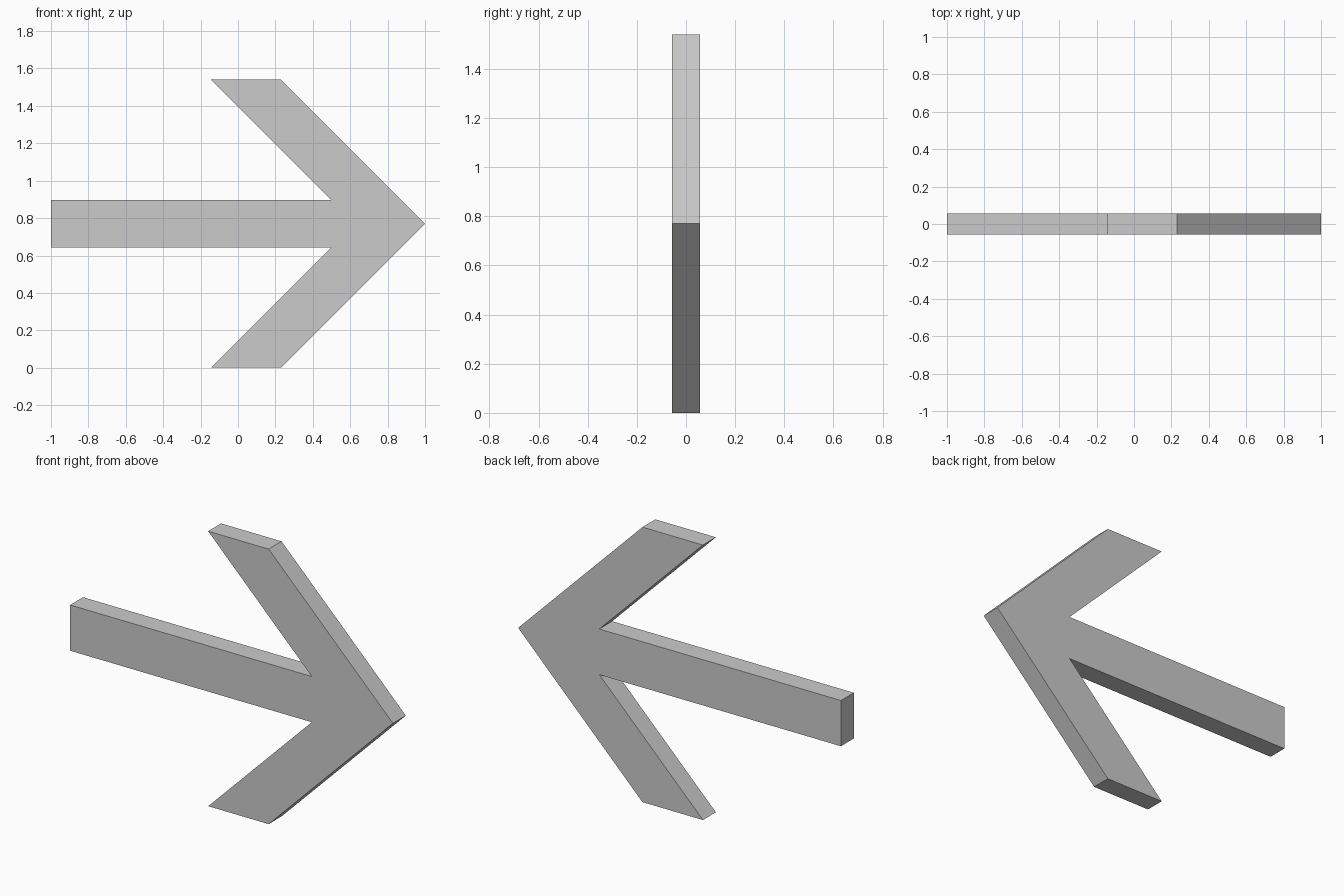
import bpy, bmesh

if "Cube" in bpy.data.objects:
    bpy.data.objects.remove(bpy.data.objects["Cube"])

MID_Z = 0.77       # height of the arrow's axis of symmetry
HALF_DEPTH = 0.057

# Upper half of the outline (x, height above the axis), tip to tail
upper = [(1.0, 0.0), (0.23, 0.77), (-0.145, 0.77), (0.497, 0.128), (-1.0, 0.128)]
lower = [(x, -h) for x, h in reversed(upper[1:])]
outline = upper + lower

# Flat arrow face, extruded through its thickness
bm = bmesh.new()
face = bm.faces.new([bm.verts.new((x, -HALF_DEPTH, MID_Z + h)) for x, h in outline])
extruded = bmesh.ops.extrude_face_region(bm, geom=[face], use_keep_orig=True)
back = [v for v in extruded["geom"] if isinstance(v, bmesh.types.BMVert)]
bmesh.ops.translate(bm, verts=back, vec=(0, 2 * HALF_DEPTH, 0))
bmesh.ops.recalc_face_normals(bm, faces=bm.faces)

mesh = bpy.data.meshes.new("arrow")
bm.to_mesh(mesh)
bm.free()
arrow = bpy.data.objects.new("arrow", mesh)
bpy.context.collection.objects.link(arrow)
